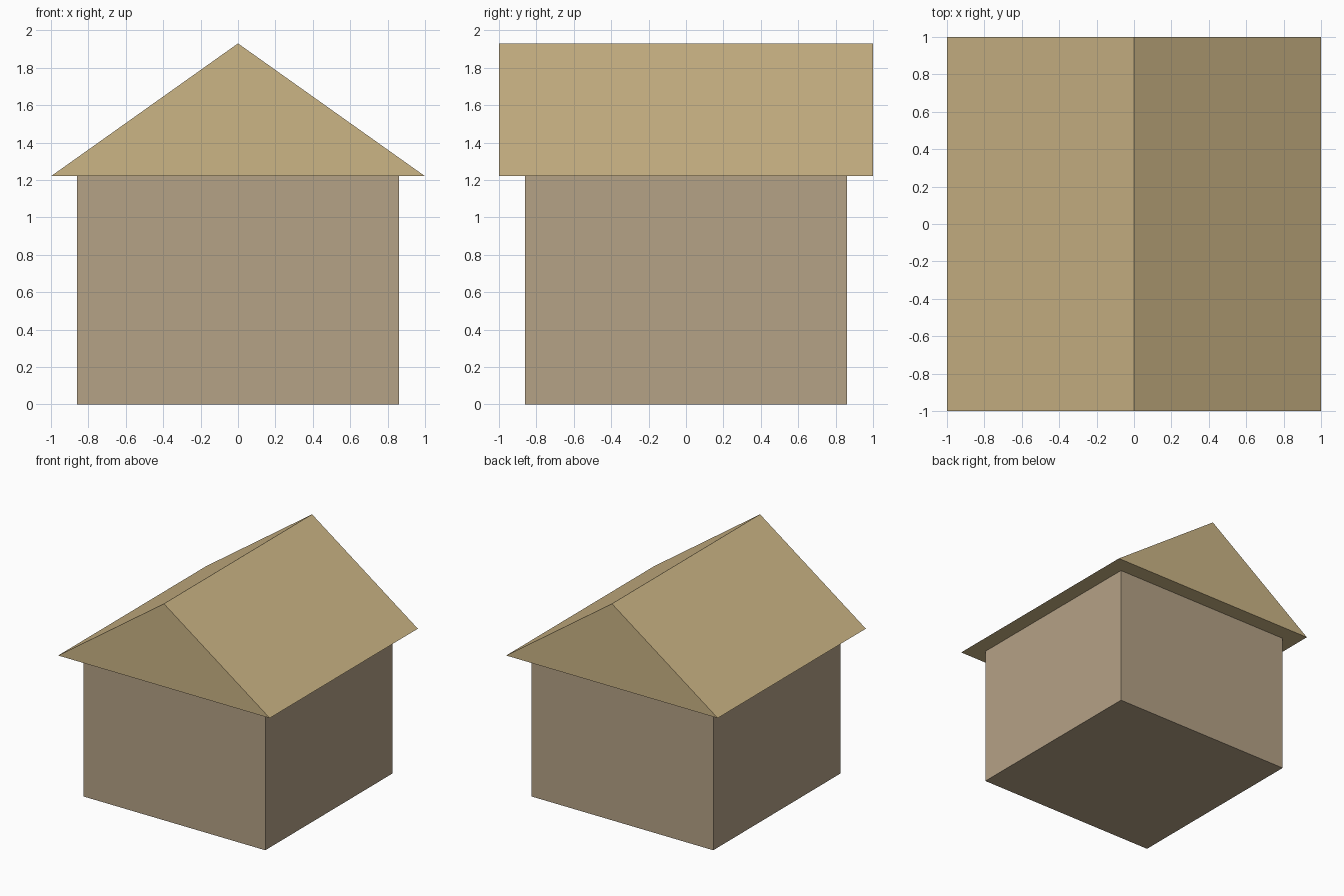
import bpy

if "Cube" in bpy.data.objects:
    bpy.data.objects.remove(bpy.data.objects["Cube"])

WALL, EAVE = 0.86, 1.0          # half widths
WALL_TOP, RIDGE = 1.22, 1.93    # heights


def material(name, rgb):
    mat = bpy.data.materials.new(name)
    mat.diffuse_color = (*rgb, 1)
    mat.use_nodes = True
    mat.node_tree.nodes["Principled BSDF"].inputs["Base Color"].default_value = mat.diffuse_color
    return mat


def extrude_profile(name, profile, half_depth, mat):
    """Closed flat-faced prism from an x-z profile (anticlockwise seen from the front)."""
    n = len(profile)
    verts = [(x, y, z) for y in (-half_depth, half_depth) for x, z in profile]
    faces = [tuple(range(n)), tuple(reversed(range(n, 2 * n)))]
    faces += [(i, i + n, (i + 1) % n + n, (i + 1) % n) for i in range(n)]
    mesh = bpy.data.meshes.new(name)
    mesh.from_pydata(verts, [], faces)
    mesh.materials.append(mat)
    obj = bpy.data.objects.new(name, mesh)
    bpy.context.collection.objects.link(obj)
    return obj


# Square house body
extrude_profile("walls",
                [(-WALL, 0), (WALL, 0), (WALL, WALL_TOP), (-WALL, WALL_TOP)],
                WALL, material("wall_plaster", (0.46, 0.36, 0.24)))

# Solid gable roof overhanging on every side
extrude_profile("gable_roof",
                [(-EAVE, WALL_TOP), (EAVE, WALL_TOP), (0, RIDGE)],
                EAVE, material("roof_straw", (0.60, 0.46, 0.235)))
